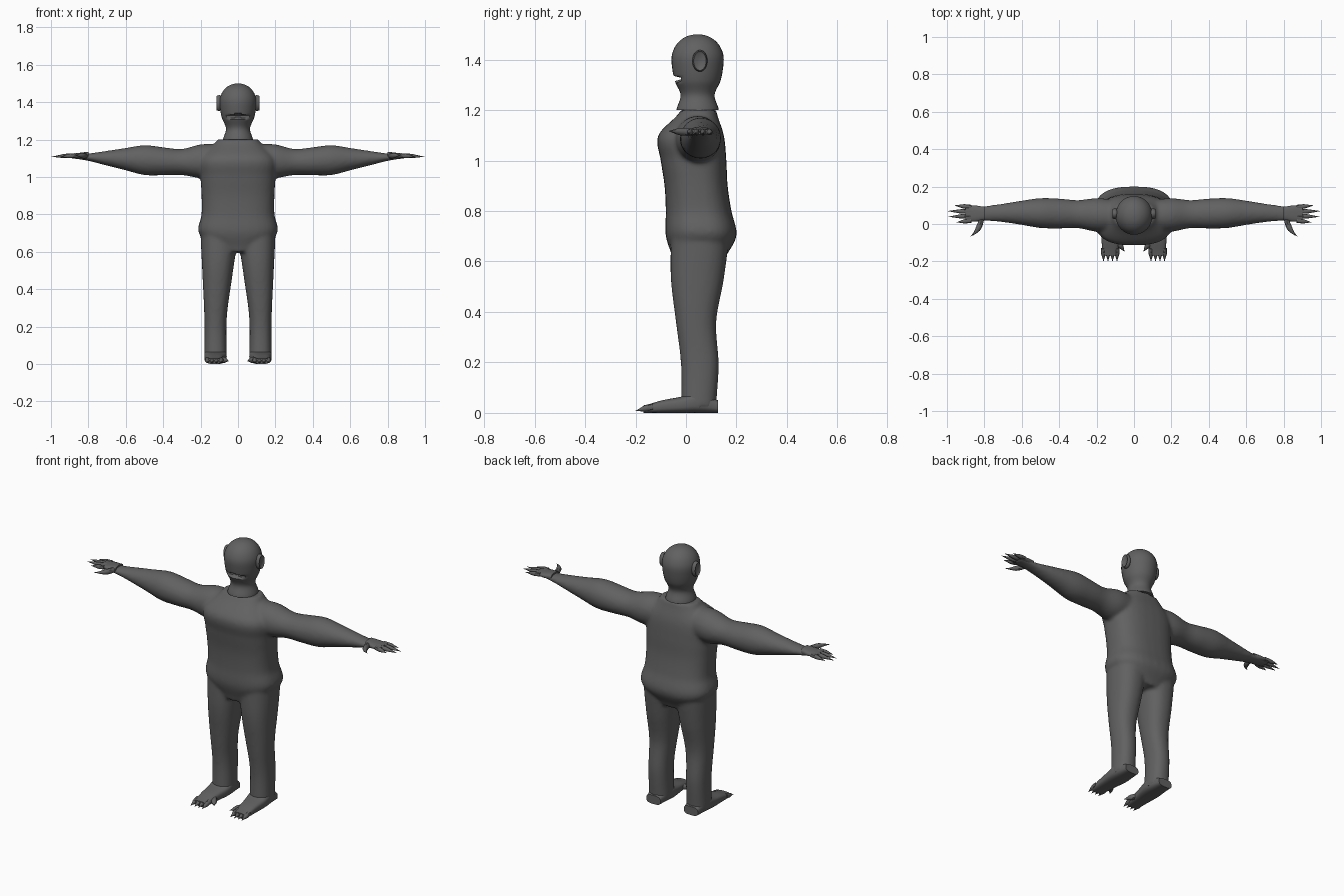
import bpy, bmesh
from math import cos, sin, pi, copysign
from mathutils import Vector

cube = bpy.data.objects.get("Cube")
if cube:
    bpy.data.objects.remove(cube, do_unlink=True)

shade = (.12, .12, .12, 1)
grey = bpy.data.materials.new("dark grey skin")
grey.use_nodes = True
grey.diffuse_color = shade
grey.node_tree.nodes["Principled BSDF"].inputs["Base Color"].default_value = shade


def blend(values, t):
    """Smooth curve through evenly spaced values."""
    last = len(values) - 1
    if last == 0:
        return values[0]
    i = min(int(t * last), last - 1)
    f = t * last - i
    a, b, c, d = (values[max(0, min(last, i + k))] for k in (-1, 0, 1, 2))
    return b + f * (c - a + f * (2 * a - 5 * b + 4 * c - d + f * (3 * (b - c) + d - a))) / 2


def skin(bm, rings):
    """Bridge rings of points, cap both ends and return the last cap."""
    loops = [[bm.verts.new(point) for point in ring] for ring in rings]
    for a, b in zip(loops, loops[1:]):
        for i in range(len(a)):
            bm.faces.new((a[i - 1], a[i], b[i], b[i - 1]))
    bm.faces.new(loops[0][::-1])
    return bm.faces.new(loops[-1])


def loft(bm, axis, start, end, u, u_radius, v, v_radius,
         side=1, power=2, steps=40, corners=32, dome=False):
    """Rounded sections along an axis; each measure is an evenly spaced profile."""
    rings = []
    for step in range(steps + 1):
        t = step / steps
        along = start + (end - start) * (sin(t * pi / 2) if dome else t)
        ring = []
        for corner in range(corners):
            angle = 2 * pi * corner / corners
            c, s = (copysign(abs(w) ** (2 / power), w) for w in (cos(angle), sin(angle)))
            across = blend(u, t) + c * blend(u_radius, t)
            other = blend(v, t) + s * blend(v_radius, t)
            x, y, z = {"x": (along, across, other),
                       "y": (across, along, other),
                       "z": (across, other, along)}[axis]
            ring.append((x * side, y, z))
        rings.append(ring)
    return skin(bm, rings)


def digit(bm, start, tip, radius, side, bend=(0, 0, 0), steps=8, corners=8):
    """Finger or toe that tapers to a claw, bowed sideways by bend."""
    start, tip, bend = Vector(start), Vector(tip), Vector(bend)
    across = (tip - start).cross(Vector((0, 0, 1))).normalized()
    up = across.cross(tip - start).normalized()
    rings = []
    for step in range(steps + 1):
        t = step / steps
        middle = start.lerp(tip, t) + bend * 4 * t * (1 - t)
        size = radius * max(.05, min(1, 1.8 * (1 - t)))
        ring = []
        for corner in range(corners):
            angle = 2 * pi * corner / corners
            x, y, z = middle + size * (across * cos(angle) + up * sin(angle))
            ring.append((x * side, y, z))
        rings.append(ring)
    skin(bm, rings)


def finish(name, bm):
    bmesh.ops.recalc_face_normals(bm, faces=bm.faces)
    mesh = bpy.data.meshes.new(name)
    bm.to_mesh(mesh)
    bm.free()
    mesh.materials.append(grey)
    obj = bpy.data.objects.new(name, mesh)
    bpy.context.collection.objects.link(obj)
    bpy.ops.object.select_all(action="DESELECT")
    obj.select_set(True)
    bpy.context.view_layer.objects.active = obj
    bpy.ops.object.shade_smooth_by_angle(angle=pi / 4)
    return obj


# Body: torso, arms and legs fused into one smooth skin
bm = bmesh.new()
loft(bm, "z", .6, 1.2, power=2.6,
     u=[0], u_radius=[.12, .21, .195, .195, .2, .2, .11],
     v=[.05, .06, .05, .04, .03, .02, .05],
     v_radius=[.1, .14, .13, .125, .13, .13, .07])
for side in (1, -1):
    # Arm with upper arm and forearm swells
    loft(bm, "x", .1, .9, side=side,
         u=[.045, .055, .06, .055],
         u_radius=[.085, .09, .075, .08, .08, .065, .05, .04, .035],
         v=[1.09, 1.08, 1.09, 1.1, 1.11],
         v_radius=[.085, .09, .07, .075, .08, .06, .04, .02, .01])
    # Leg, wide at the thigh
    loft(bm, "z", 0.02, .7, side=side, power=2.3,
         u=[.12, .12, .11, .1], u_radius=[.06, .06, .08, .1],
         v=[.05, .055, .04, .045, .055],
         v_radius=[.07, .075, .08, .105, .115])
body = finish("body", bm)
fuse = body.modifiers.new("fuse", "REMESH")
fuse.mode = "VOXEL"
fuse.voxel_size = .01
fuse.use_smooth_shade = True
relax = body.modifiers.new("relax", "SMOOTH")
relax.iterations = 6

# Head and neck, with the mouth sunk between the lips
bm = bmesh.new()
girth = [.08, .064, .086, .096, .098, .086, .064, .035, .003]
loft(bm, "z", 1.2, 1.5, dome=True, steps=64,
     u=[0], u_radius=girth, v=[.046], v_radius=[r * 1.05 for r in girth])
for vert in bm.verts:
    droop = 2 * vert.co.x ** 2
    if vert.co.y < 0 and abs(vert.co.z + droop - 1.325) < .01:
        vert.co.y = max(vert.co.y, -.02)
finish("head", bm)

for name, side in (("left", 1), ("right", -1)):
    # Ear: flared disc with a sunken middle
    bm = bmesh.new()
    cap = loft(bm, "x", .085, .115, side=side, steps=6, corners=24,
               u=[.055], u_radius=[.02, .03, .025],
               v=[1.395], v_radius=[.035, .043, .038])
    bmesh.ops.recalc_face_normals(bm, faces=bm.faces)
    bm.normal_update()
    bmesh.ops.inset_region(bm, faces=[cap], thickness=.007, depth=-.006)
    finish(name + "_ear", bm)

    # Hand: flat palm, four clawed fingers and a hooked thumb
    bm = bmesh.new()
    loft(bm, "x", .8, .9, side=side, power=2.5, steps=8,
         u=[.056], u_radius=[.036, .043, .04],
         v=[1.114], v_radius=[.02, .015, .01])
    for i in range(4):
        spread = i - 1.6
        digit(bm, (.87, .057 + .024 * spread, 1.115),
              (1 - .02 * spread ** 2, .057 + .03 * spread, 1.108), .012, side)
    digit(bm, (.815, .03, 1.112), (.876, -.067, 1.117), .015, side,
          bend=(-.01, -.01, 0))
    finish(name + "_hand", bm)

    # Foot: flat sole, four clawed toes and an inner claw
    bm = bmesh.new()
    rise = [.025, .042, .032, .025, .015]
    loft(bm, "y", .127, -.168, side=side, power=3, steps=16,
         u=[.12, .12, .125, .128], u_radius=[.045, .06, .05, .04],
         v=rise, v_radius=rise)
    for i in range(4):
        x = .091 + .024 * i
        digit(bm, (x, -.13, .025), (x, -.2, .008), .013, side)
    digit(bm, (.09, -.09, .025), (.05, -.148, .016), .016, side)
    finish(name + "_foot", bm)
